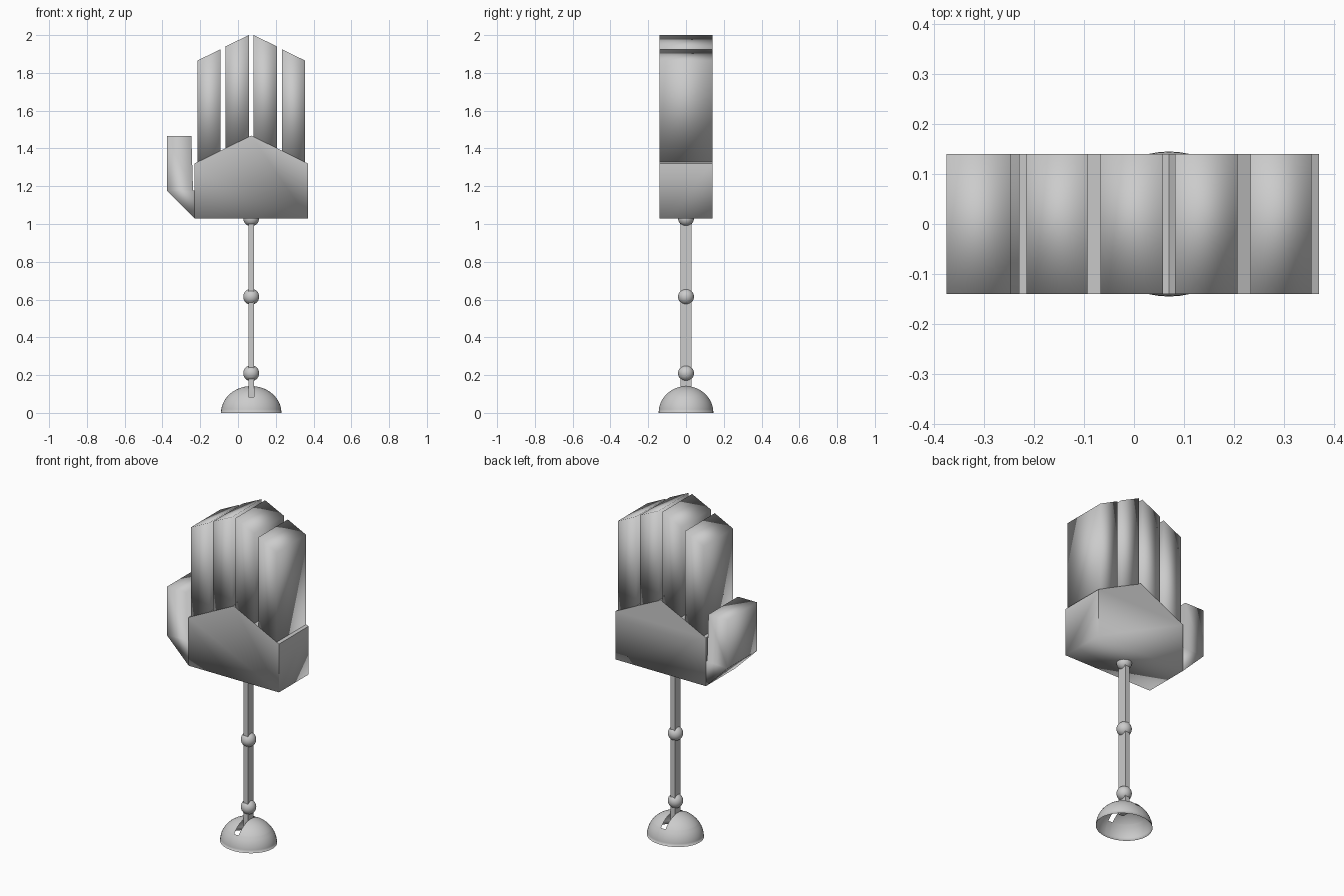
import bpy
import bmesh
from mathutils import Matrix, Vector

if "Cube" in bpy.data.objects:
    bpy.data.objects.remove(bpy.data.objects["Cube"])

GREY = (0.6, 0.6, 0.6, 1)
grey = bpy.data.materials.new("light_grey")
grey.use_nodes = True
grey.diffuse_color = GREY
grey.node_tree.nodes["Principled BSDF"].inputs["Base Color"].default_value = GREY

AXIS = 0.07   # x of the arm and the middle of the palm
DEPTH = 0.14  # half thickness of the hand


def finish(name, bm):
    bmesh.ops.recalc_face_normals(bm, faces=bm.faces)
    mesh = bpy.data.meshes.new(name)
    for face in bm.faces:
        face.smooth = True
    bm.to_mesh(mesh)
    bm.free()
    mesh.materials.append(grey)
    obj = bpy.data.objects.new(name, mesh)
    bpy.context.collection.objects.link(obj)
    return obj


def slab(name, outline, half, sharp=None):
    """Extrude an x-z outline through the thickness of the part."""
    bm = bmesh.new()
    face = bm.faces.new([bm.verts.new((x, -half, z)) for x, z in outline])
    new = bmesh.ops.extrude_face_region(bm, geom=[face])["geom"]
    moved = [v for v in new if isinstance(v, bmesh.types.BMVert)]
    bmesh.ops.translate(bm, verts=moved, vec=(0, 2 * half, 0))
    for edge in bm.edges:
        edge.smooth = not (sharp and sharp(edge))
    return finish(name, bm)


# Palm with a peaked top; only its bottom edges are shaded soft
BASE = 1.03
slab("palm", [(-0.23, BASE), (0.37, BASE), (0.37, 1.32), (AXIS, 1.468), (-0.23, 1.32)],
     DEPTH, lambda e: max(v.co.z for v in e.verts) > BASE + 0.01)

# Four fingers, mirrored about the middle of the palm
for side, label in ((-1, "right"), (1, "left")):
    for part, inner, outer, high, low, root in (
            ("middle_finger", 0.012, 0.137, 2.0, 1.94, 1.46),
            ("outer_finger", 0.163, 0.285, 1.925, 1.865, 1.387)):
        a, b = AXIS + side * inner, AXIS + side * outer
        slab(f"{label}_{part}", [(a, root), (b, root - 0.06), (b, low), (a, high)], DEPTH)

# Thumb
slab("thumb", [(-0.23, BASE), (-0.23, 1.178), (-0.238, 1.178), (-0.247, 1.465),
               (-0.375, 1.465), (-0.375, 1.175)], DEPTH)

# Arm bars between the joints
for name, low, high in (("lower_bar", 0.085, 0.21), ("middle_bar", 0.21, 0.615),
                        ("upper_bar", 0.615, BASE)):
    slab(name, [(AXIS - 0.015, low), (AXIS + 0.015, low),
                (AXIS + 0.015, high), (AXIS - 0.015, high)], 0.028, lambda e: True)

# Ball joints
for name, z in (("lower_joint", 0.21), ("middle_joint", 0.615), ("wrist_joint", BASE)):
    bm = bmesh.new()
    bmesh.ops.create_uvsphere(bm, u_segments=32, v_segments=16, radius=0.042,
                              matrix=Matrix.Translation((AXIS, 0, z)))
    finish(name, bm)

# Open, hollow dome foot with a slot along y for the lower bar
bm = bmesh.new()
bmesh.ops.create_uvsphere(bm, u_segments=48, v_segments=24, radius=1,
                          matrix=Matrix.Translation((AXIS, 0, 0))
                          @ Matrix.Diagonal((0.16, 0.145, 0.142, 1)))
SLOT = 0.015
for point, normal in (((0, 0, 0), (0, 0, 1)), ((0, 0, 0.085), (0, 0, 1)),
                      ((AXIS - SLOT, 0, 0), (1, 0, 0)), ((AXIS + SLOT, 0, 0), (1, 0, 0))):
    bmesh.ops.bisect_plane(bm, geom=bm.verts[:] + bm.edges[:] + bm.faces[:],
                           plane_co=Vector(point), plane_no=Vector(normal))
gone = []
for face in bm.faces:
    c = face.calc_center_median()
    if c.z < 0 or (c.z > 0.085 and abs(c.x - AXIS) < SLOT):
        gone.append(face)
bmesh.ops.delete(bm, geom=gone, context="FACES")
finish("dome_foot", bm)
